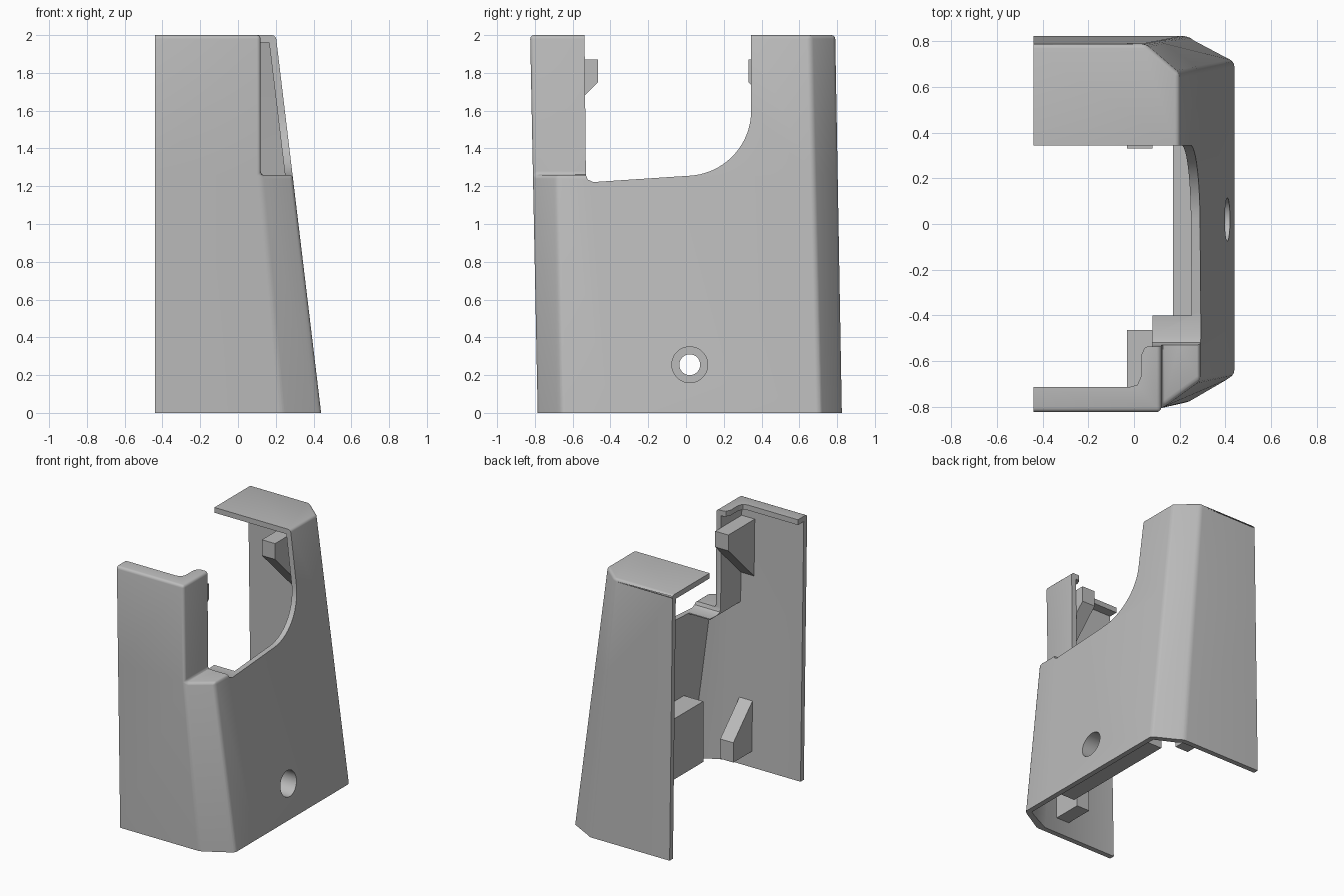
import bpy, bmesh, math
from mathutils import Matrix

if "Cube" in bpy.data.objects:
    bpy.data.objects.remove(bpy.data.objects["Cube"])

grey = bpy.data.materials.new("plain grey")
grey.use_nodes = True
grey.diffuse_color = (0.5, 0.5, 0.5, 1)
grey.node_tree.nodes["Principled BSDF"].inputs["Base Color"].default_value = (0.5, 0.5, 0.5, 1)

WALL = 0.04


def make_object(name, bm):
    bmesh.ops.recalc_face_normals(bm, faces=bm.faces)
    mesh = bpy.data.meshes.new(name)
    bm.to_mesh(mesh)
    bm.free()
    mesh.materials.append(grey)
    obj = bpy.data.objects.new(name, mesh)
    bpy.context.collection.objects.link(obj)
    return obj


def loft(name, rings):
    """Closed solid through rings with equal point counts."""
    bm = bmesh.new()
    loops = [[bm.verts.new(p) for p in ring] for ring in rings]
    n = len(loops[0])
    for low, high in zip(loops, loops[1:]):
        for i in range(n):
            j = (i + 1) % n
            bm.faces.new((low[i], low[j], high[j], high[i]))
    bm.faces.new(loops[0][::-1])
    bm.faces.new(loops[-1])
    bmesh.ops.remove_doubles(bm, verts=bm.verts, dist=0.0005)
    return make_object(name, bm)


def prism_x(name, yz, x0, x1):
    return loft(name, [[(x, y, z) for y, z in yz] for x in (x0, x1)])


def box(name, x0, x1, y0, y1, z0, z1):
    return prism_x(name, [(y0, z0), (y1, z0), (y1, z1), (y0, z1)], x0, x1)


def cylinder_x(name, radius, x0, x1, y, z):
    bm = bmesh.new()
    place = Matrix.Translation(((x0 + x1) / 2, y, z)) @ Matrix.Rotation(math.pi / 2, 4, 'Y')
    bmesh.ops.create_cone(bm, cap_ends=True, segments=48, radius1=radius, radius2=radius,
                          depth=x1 - x0, matrix=place)
    return make_object(name, bm)


def bake(obj):
    graph = bpy.context.evaluated_depsgraph_get()
    mesh = bpy.data.meshes.new_from_object(obj.evaluated_get(graph))
    obj.modifiers.clear()
    obj.data = mesh


def combine(obj, tool, operation='DIFFERENCE', keep=False):
    mod = obj.modifiers.new("cut", 'BOOLEAN')
    mod.operation, mod.solver, mod.object = operation, 'EXACT', tool
    bake(obj)
    if not keep:
        bpy.data.objects.remove(tool)


def ring(z, t, ledge, upper, left):
    """Tapered shell outline at height z, inset by t; upper rings have the notch."""
    back = 0.825 - 0.0175 * z - t
    front = -0.785 - 0.02 * z + t
    side = 0.44 - 0.12 * z - t
    pts = [(left, back), (0.23 - 0.09 * z - 0.28 * t, back),
           (side, 0.71 - 0.025 * z - 0.57 * t), (side, -0.4)]
    if upper:
        pts += [(0.12 - t, -0.4), (0.12 - t, front)]
    else:
        pts += [(side, -0.66 - 0.022 * z + 0.57 * t),
                (0.12 - t + 0.11 * (1 - z / ledge), front)]
    pts.append((left, front))
    return [(x, y, z) for x, y in pts]


def shell_solid(name, t, bottom, top, left):
    ledge = 1.26 - t
    levels = [(bottom, False), (ledge, False), (ledge, True), (top, True)]
    return loft(name, [ring(z, t, ledge, upper, left) for z, upper in levels])


# Outer body with softened edges, trimmed flat at the open side and the base
shell = shell_solid("housing_shell", 0, -0.2, 2.0, -0.7)
bevel = shell.modifiers.new("soft edges", 'BEVEL')
bevel.width, bevel.segments = 0.02, 3
bevel.limit_method, bevel.angle_limit = 'ANGLE', math.radians(25)
bake(shell)
combine(shell, box("trim", -0.44, 0.7, -1, 1, 0, 2.2), 'INTERSECT')

# Hollow interior
combine(shell, shell_solid("cavity", WALL, -0.4, 2.0 - WALL, -0.9))

# Curved side opening
arc = [(0.345 * math.sin(a), 1.6 - 0.345 * math.cos(a))
       for a in (math.radians(4 + 86 * i / 20) for i in range(21))]
opening = [(-0.54, 2.3), (-0.53, 1.26), (-0.52, 1.235), (-0.49, 1.222)] + arc + [(0.345, 2.3)]
combine(shell, prism_x("opening", opening, -1.1, 1.1))

# Leave only a narrow flange on top of the front post
flange_gap = [(-1, -0.715), (-0.02, -0.715), (0.015, -0.705), (0.03, -0.67),
              (0.03, -0.58), (0.045, -0.545), (0.07, -0.53), (0.07, -0.3), (-1, -0.3)]
combine(shell, loft("flange_gap", [[(x, y, z) for x, y in flange_gap] for z in (1.9, 2.2)]))

# Mounting block inside the side wall
block_xz = [(0.17, 0.1), (0.408, 0.1), (0.353, 0.56), (0.17, 0.56)]
block = loft("mounting_block", [[(x, y, z) for x, z in block_xz] for y in (-0.45, 0.5)])

# Counterbored screw hole through wall and block
for radius, x0 in ((0.095, 0.23), (0.055, 0.0)):
    hole = cylinder_x("screw_hole", radius, x0, 0.7, 0.02, 0.255)
    combine(shell, hole, keep=True)
    combine(block, hole)

# Gussets on the front and back walls, each with a 45 degree sloped side
for name, wall_y, tip_y, flat_z, nose_z in (
        ("front_upper_gusset", -0.79, -0.465, 1.87, 1.75),
        ("back_upper_gusset", 0.775, 0.33, 1.87, 1.75),
        ("front_lower_gusset", -0.77, -0.525, 0.12, 0.27),
        ("back_lower_gusset", 0.80, 0.55, 0.12, 0.27)):
    reach = abs(wall_y - tip_y)
    root_z = nose_z + math.copysign(reach, nose_z - flat_z)
    prism_x(name, [(wall_y, flat_z), (tip_y, flat_z), (tip_y, nose_z), (wall_y, root_z)],
            -0.03, 0.08)

# Smooth the rounded edges while keeping creases sharp
bpy.ops.object.select_all(action='DESELECT')
for obj in (shell, block):
    obj.select_set(True)
bpy.context.view_layer.objects.active = shell
bpy.ops.object.shade_smooth_by_angle(angle=math.radians(30))
